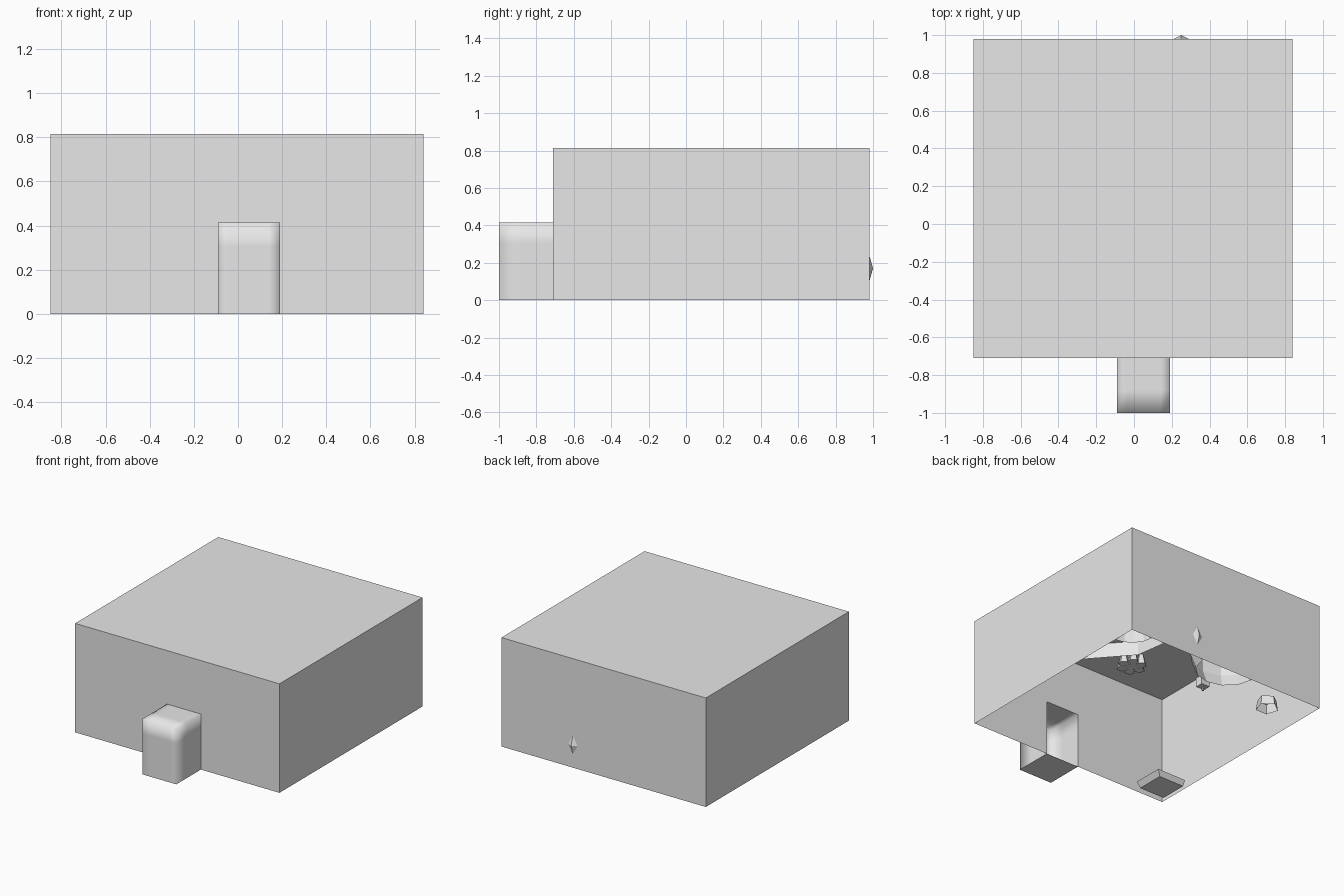
import bpy, bmesh, math
from mathutils import Vector, Matrix

cube = bpy.data.objects.get("Cube")
if cube:
    bpy.data.objects.remove(cube, do_unlink=True)

grey = bpy.data.materials.new("plain_grey")
grey.use_nodes = True
grey.diffuse_color = (0.8, 0.8, 0.8, 1)
grey.node_tree.nodes["Principled BSDF"].inputs["Base Color"].default_value = (0.8, 0.8, 0.8, 1)

X0, X1, Y0, Y1, H = -0.85, 0.84, -0.71, 0.98, 0.815   # room limits
TX0, TX1, TH = -0.09, 0.19, 0.415                      # porch limits


def finish(name, bm):
    mesh = bpy.data.meshes.new(name)
    bm.to_mesh(mesh)
    bm.free()
    mesh.materials.append(grey)
    obj = bpy.data.objects.new(name, mesh)
    bpy.context.collection.objects.link(obj)
    return obj


def face(bm, points):
    return bm.faces.new([bm.verts.new(p) for p in points])


def box(bm, lo, hi):
    lo, hi = Vector(lo), Vector(hi)
    m = Matrix.Translation((lo + hi) / 2) @ Matrix.Diagonal((*(hi - lo), 1))
    return bmesh.ops.create_cube(bm, size=1, matrix=m)


def drop_faces(bm, test):
    bmesh.ops.delete(bm, geom=[f for f in bm.faces if test(f)], context='FACES')


def cone(bm, r1, r2, depth, sides, centre):
    bmesh.ops.create_cone(bm, cap_ends=True, segments=sides, radius1=r1, radius2=r2,
                          depth=depth, matrix=Matrix.Translation(centre))


def part_lathe(name, profile, centre, start, sweep, steps):
    # Sweep a radius/height profile through part of a turn
    bm = bmesh.new()
    rings = []
    for i in range(steps + 1):
        a = start + sweep * i / steps
        rings.append([bm.verts.new((centre[0] + r * math.cos(a),
                                    centre[1] + r * math.sin(a), z)) for r, z in profile])
    for a, b in zip(rings, rings[1:]):
        for i in range(len(profile) - 1):
            bm.faces.new((a[i], b[i], b[i + 1], a[i + 1]))
    return finish(name, bm)


# Room shell, open below, with a doorway in the front wall
bm = bmesh.new()
box(bm, (X0, Y0, 0), (X1, Y1, H))
drop_faces(bm, lambda f: f.normal.z < -0.9 or f.normal.y < -0.9)
face(bm, [(x, Y0, z) for x, z in ((X0, 0), (TX0, 0), (TX0, TH), (TX1, TH),
                                  (TX1, 0), (X1, 0), (X1, H), (X0, H))])
bmesh.ops.remove_doubles(bm, verts=bm.verts, dist=0.0001)
finish("room_shell", bm)

# Porch with softly shaded edges, open towards the room
bm = bmesh.new()
box(bm, (TX0, -1, 0), (TX1, Y0, TH))
drop_faces(bm, lambda f: f.normal.y > 0.9)
for co, no in (((0, 0, TH - 0.11), (0, 0, 1)), ((0, -0.88, 0), (0, 1, 0)),
               ((TX0 + 0.05, 0, 0), (1, 0, 0)), ((TX1 - 0.05, 0, 0), (1, 0, 0))):
    bmesh.ops.bisect_plane(bm, geom=bm.verts[:] + bm.edges[:] + bm.faces[:],
                           plane_co=co, plane_no=no)
for f in bm.faces:
    f.smooth = f.normal.z > -0.5
for e in bm.edges:
    if any(f.normal.z < -0.5 for f in e.link_faces):
        e.smooth = False
finish("porch", bm)

# Quarter tree in the back corner
corner = (X1, Y1)
part_lathe("tree_trunk", [(0.18, 0), (0.14, 0.24)], corner, math.pi, math.pi / 2, 4)
part_lathe("tree_crown", [(0.13, 0.24), (0.32, 0.29), (0.44, 0.38), (0.49, 0.49),
                          (0.465, 0.60), (0.37, 0.68), (0.23, 0.75), (0, 0.8)],
           corner, math.pi, math.pi / 2, 5)

# Low hollow step around the tree
bm = bmesh.new()
rim = [(X1, 0.449), (0.585, 0.739), (0.55, Y1)]
for a, b in zip(rim, rim[1:]):
    face(bm, [(*a, 0), (*b, 0), (*b, 0.11), (*a, 0.11)])
face(bm, [(*p, 0.11) for p in rim + [corner]])
finish("corner_step", bm)

# Half round figure against the back wall
part_lathe("wall_figure", [(0.22, 0), (0.26, 0.1), (0.27, 0.25), (0.23, 0.38),
                           (0.18, 0.5), (0.16, 0.58), (0, 0.62)],
           (-0.02, Y1), math.pi, math.pi, 6)

# Small point showing through the back wall
bm = bmesh.new()
tip = (0.25, 1.0, 0.17)
base = [(0.29, Y1, 0.17), (0.25, Y1, 0.10), (0.21, Y1, 0.17), (0.25, Y1, 0.24)]
for a, b in zip(base, base[1:] + base[:1]):
    face(bm, [a, b, tip])
finish("wall_point", bm)

# Tray in the front corner
bm = bmesh.new()
made = box(bm, (-0.82, -0.66, 0), (-0.61, -0.45, 0.04))
for v in made["verts"]:
    if v.co.z > 0.02:
        v.co.x += 0.03 if v.co.x > -0.7 else 0
        v.co.y += 0.02 if v.co.y > -0.5 else 0
finish("corner_tray", bm)

# Clump of small leaves
bm = bmesh.new()
for i in range(6):
    a = i * math.tau / 6
    cone(bm, 0.04, 0.02, 0.08, 5, (0.5 + 0.07 * math.cos(a), 0.57 + 0.07 * math.sin(a), 0.05))
cone(bm, 0.05, 0.02, 0.14, 5, (0.5, 0.57, 0.08))
finish("leaf_clump", bm)

# Five sided stump, open below
bm = bmesh.new()
cone(bm, 0.08, 0.07, 0.07, 5, (-0.575, 0.745, 0.035))
drop_faces(bm, lambda f: f.normal.z < -0.9)
finish("stump", bm)

# Little lantern in front of the figure
bm = bmesh.new()
box(bm, (-0.11, 0.62, 0.03), (-0.04, 0.68, 0.10))
cone(bm, 0.008, 0.008, 0.04, 6, (-0.075, 0.65, 0.02))
finish("small_lantern", bm)
